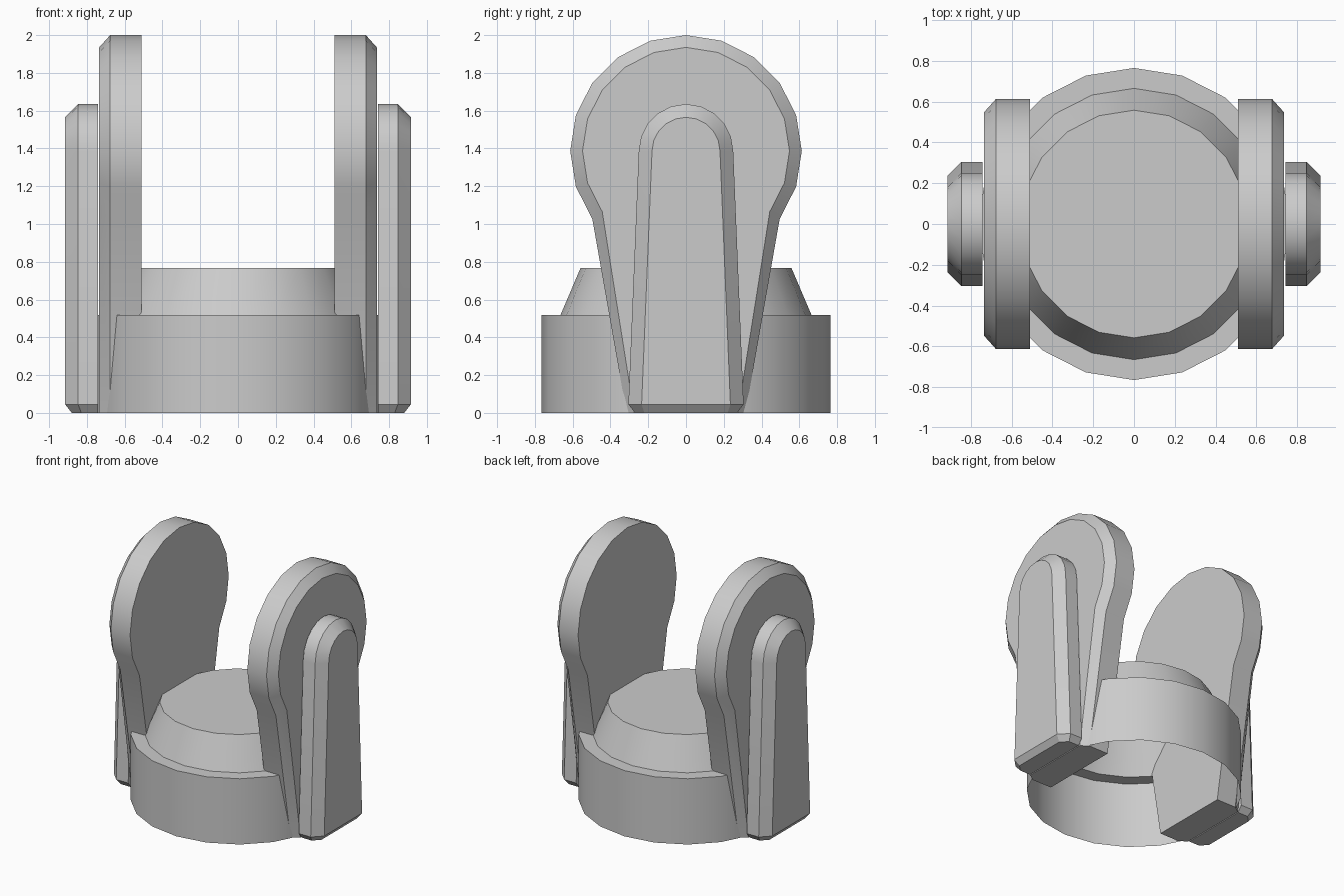
import bpy, bmesh, math

if "Cube" in bpy.data.objects:
    bpy.data.objects.remove(bpy.data.objects["Cube"])

STEP = math.radians(18)  # every round shape uses 20 sides


def finish(name, bm, mirror=False):
    bmesh.ops.recalc_face_normals(bm, faces=bm.faces)
    me = bpy.data.meshes.new(name)
    bm.to_mesh(me)
    bm.free()
    ob = bpy.data.objects.new(name, me)
    bpy.context.collection.objects.link(ob)
    bpy.ops.object.select_all(action='DESELECT')
    ob.select_set(True)
    bpy.context.view_layer.objects.active = ob
    bpy.ops.object.shade_smooth_by_angle(angle=math.radians(30))
    if mirror:
        ob.modifiers.new("other_side", 'MIRROR').use_axis = (True, False, False)
    return ob


def arch(radius, centre, last, foot, foot_z):
    """Arch outline in (y, z): foot, round head, foot."""
    head = [(radius * math.sin(i * STEP), centre + radius * math.cos(i * STEP))
            for i in range(-last, last + 1)]
    return [(-foot, foot_z)] + head + [(foot, foot_z)]


def bevelled_plate(name, stations, floor=None):
    """Skin arch outlines along x; floor gives an optional chamfered foot."""
    bm = bmesh.new()
    rows = [[bm.verts.new((x, y, z)) for y, z in outline] for x, outline in stations]
    for a, b in zip(rows, rows[1:]):
        for i in range(len(a) - 1):
            bm.faces.new((a[i], a[i + 1], b[i + 1], b[i]))
    bm.faces.new(rows[0])
    bm.faces.new(rows[-1])
    rim = [r[0] for r in rows] + [r[-1] for r in reversed(rows)]
    if floor:
        half = [bm.verts.new((x, -y, 0)) for x, y in floor]
        other = [bm.verts.new((x, y, 0)) for x, y in reversed(floor)]
        low = half + other
        n = len(rim)
        for i in range(n):
            j = (i + 1) % n
            bm.faces.new((rim[i], rim[j], low[j], low[i]))
        rim = low
    bm.faces.new(rim)
    return finish(name, bm, mirror=True)


# Hollow round base: wall, flat ledge, sloped collar and top, open below
bm = bmesh.new()
rings = [[bm.verts.new((r * math.cos(i * STEP), r * math.sin(i * STEP), z))
          for i in range(20)]
         for r, z in [(.765, 0), (.765, .517), (.665, .517), (.558, .768)]]
for a, b in zip(rings, rings[1:]):
    for i in range(20):
        j = (i + 1) % 20
        bm.faces.new((a[i], a[j], b[j], b[i]))
bm.faces.new(rings[-1])
finish("base", bm)

# Pair of round-headed upright arms, bevelled on the outer face
arm_outer = arch(.613, 1.387, 7, .315, 0)
arm_inset = arch(.548, 1.387, 7, .275, 0)
bevelled_plate("side_arm", [(.51, arm_outer), (.677, arm_outer), (.735, arm_inset)])

# Pair of narrow ribs on the outside of the arms
rib_outer = arch(.25, 1.385, 5, .305, .045)
rib_inset = arch(.18, 1.385, 5, .235, .045)
bevelled_plate("outer_rib", [(.742, rib_outer), (.846, rib_outer), (.915, rib_inset)],
               floor=[(.742, .27), (.83, .27), (.88, .22)])
